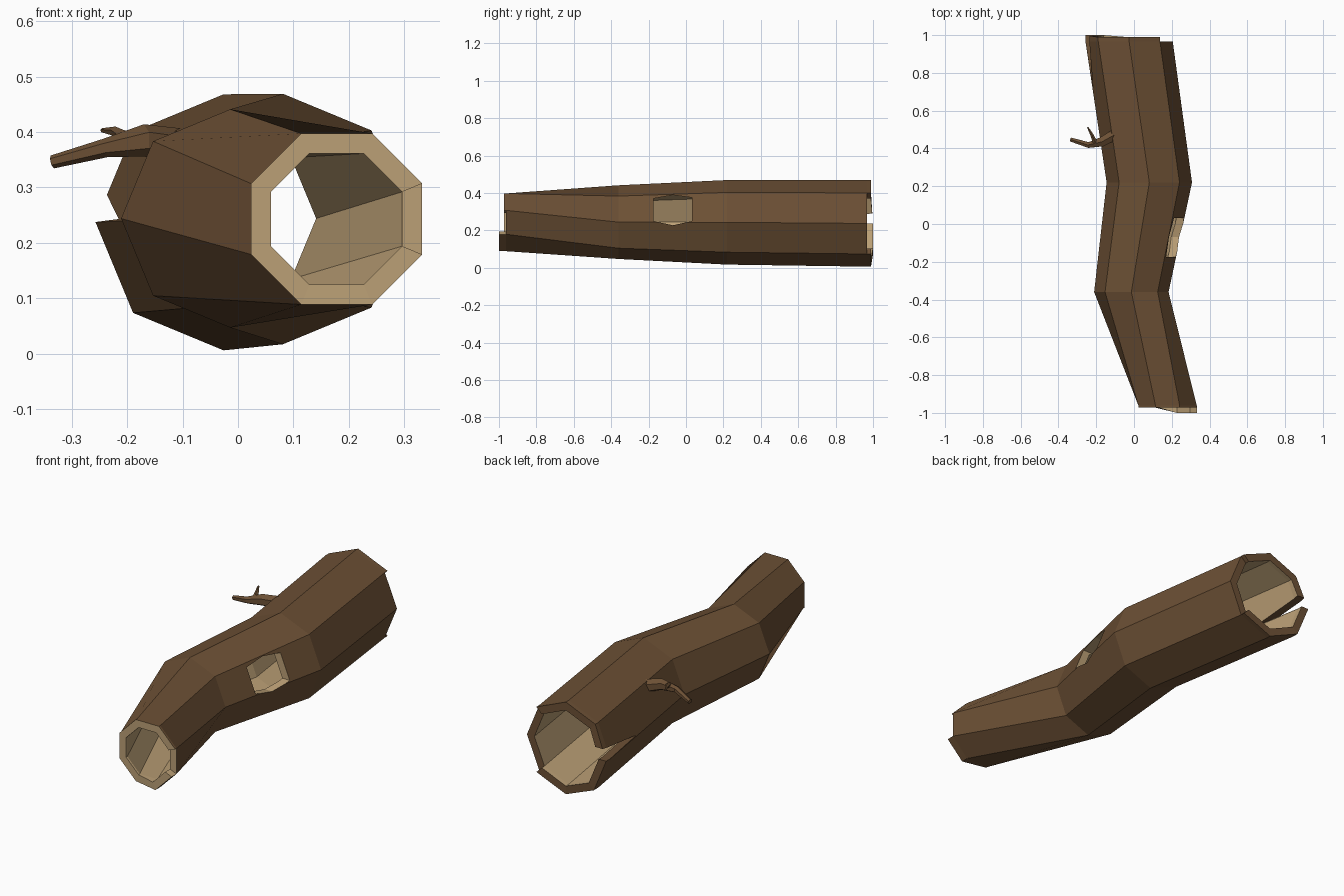
import bpy, bmesh
from math import cos, sin, pi, radians
from mathutils import Vector

if "Cube" in bpy.data.objects:
    bpy.data.objects.remove(bpy.data.objects["Cube"])


def material(name, rgb):
    m = bpy.data.materials.new(name)
    m.diffuse_color = (*rgb, 1)
    m.use_nodes = True
    m.node_tree.nodes["Principled BSDF"].inputs["Base Color"].default_value = m.diffuse_color
    return m


BARK = material("bark", (0.15, 0.08, 0.035))
WOOD = material("inner_wood", (0.50, 0.35, 0.18))


def finish(name, bm, mats):
    bmesh.ops.recalc_face_normals(bm, faces=bm.faces)
    me = bpy.data.meshes.new(name)
    bm.to_mesh(me)
    bm.free()
    for m in mats:
        me.materials.append(m)
    ob = bpy.data.objects.new(name, me)
    bpy.context.collection.objects.link(ob)
    return ob


# Log rings: x, y, z of centre, outer radius, inner radius, turn in degrees
RINGS = [(0.178, -0.962, 0.243, 0.167, 0.128, 22.5),
         (-0.014, -0.36, 0.244, 0.197, 0.155, 0),
         (0.081, 0.22, 0.243, 0.226, 0.185, 0),
         (-0.026, 0.967, 0.237, 0.231, 0.190, 0)]


def ring(bm, x, y, z, r, turn):
    return [bm.verts.new((x + r * cos(a), y, z + r * sin(a)))
            for a in (radians(turn) + k * pi / 4 for k in range(8))]


def axis_at(y):
    for a, b in zip(RINGS, RINGS[1:]):
        if y <= b[1] or b is RINGS[-1]:
            t = (y - a[1]) / (b[1] - a[1])
            return Vector((a[0] + t * (b[0] - a[0]), y, a[2] + t * (b[2] - a[2])))


# Hollow trunk
bm = bmesh.new()
outer = [ring(bm, x, y, z, r, t) for x, y, z, r, i, t in RINGS]
inner = [ring(bm, x, y, z, i, t) for x, y, z, r, i, t in RINGS]
for wall in (outer, inner):
    for a, b in zip(wall, wall[1:]):
        for k in range(8):
            bm.faces.new((a[k], a[k - 7], b[k - 7], b[k]))
caps = []
for e in (0, -1):
    o, i = outer[e], inner[e]
    caps.append([bm.faces.new((o[k], o[k - 7], i[k - 7], i[k])) for k in range(8)])

# Broken rims: most of each end stands proud of the rest
bm.normal_update()
for cap, keep, dy, far, angles in ((caps[0], range(0, 7), -0.010, -1.0, (-70, -20)),
                                   (caps[1], range(1, 7), 0.022, 1.0, (170, 230))):
    out = bmesh.ops.extrude_face_region(bm, geom=[cap[k] for k in keep])
    for v in (g for g in out["geom"] if isinstance(g, bmesh.types.BMVert)):
        v.co.y += dy
        d = v.co - axis_at(v.co.y)
        lo, hi = (radians(a) for a in angles)
        if any(lo < ang < hi for ang in (Vector((d.x, d.z)).angle_signed(Vector((1, 0))) + s
                                         for s in (0, 2 * pi))):
            v.co.y = far

# Bark outside and on the back rim, pale wood inside and on the front rim
bmesh.ops.recalc_face_normals(bm, faces=bm.faces)
for f in bm.faces:
    c = f.calc_center_median()
    if abs(f.normal.y) > 0.7:
        f.material_index = 1 if c.y < 0 else 0
    else:
        f.material_index = 0 if f.normal.dot(c - axis_at(c.y)) > 0 else 1
log = finish("hollow_log", bm, (BARK, WOOD))


def cut(target, name, outline, x0, x1, mat):
    """Cut a y-z outline through the wall between x0 and x1."""
    b = bmesh.new()
    ends = [[b.verts.new((x, y, z)) for y, z in outline] for x in (x0, x1)]
    n = len(outline)
    for e in ends:
        b.faces.new(e)
    for k in range(n):
        j = (k + 1) % n
        b.faces.new((ends[0][k], ends[0][j], ends[1][j], ends[1][k]))
    cutter = finish(name, b, (mat,))
    mod = target.modifiers.new(name, "BOOLEAN")
    mod.operation, mod.solver = "DIFFERENCE", "EXACT"
    mod.material_mode = "TRANSFER"
    mod.object = cutter
    bpy.context.view_layer.objects.active = target
    bpy.ops.object.modifier_apply(modifier=name)
    bpy.data.objects.remove(cutter)


# Knot hole on the right, split on the left of the back end
cut(log, "knot_hole", [(-0.175, 0.37), (-0.07, 0.389), (0.033, 0.375),
                       (0.033, 0.25), (-0.07, 0.227), (-0.175, 0.25)], 0.05, 0.4, WOOD)
cut(log, "split", [(0.70, 0.243), (1.05, 0.236), (1.05, 0.30)], -0.4, -0.12, BARK)


# Tapered branches: points are x, y, z, radius
def branch(name, pts, sides):
    b = bmesh.new()
    rows = []
    for n, p in enumerate(pts):
        d = Vector(pts[min(n + 1, len(pts) - 1)][:3]) - Vector(pts[max(n - 1, 0)][:3])
        side = d.cross(Vector((0, 0, 1))).normalized()
        up = side.cross(d).normalized()
        rows.append([b.verts.new(Vector(p[:3]) + p[3] * (side * cos(a) + up * sin(a)))
                     for a in (2 * pi * k / sides + pi / 2 for k in range(sides))])
    for r, s in zip(rows, rows[1:]):
        for k in range(sides):
            j = (k + 1) % sides
            b.faces.new((r[k], r[j], s[j], s[k]))
    b.faces.new(rows[0])
    b.faces.new(rows[-1])
    return finish(name, b, (BARK,))


branch("branch", [(-0.08, 0.485, 0.370, 0.034), (-0.17, 0.435, 0.385, 0.029),
                  (-0.24, 0.418, 0.371, 0.017), (-0.335, 0.447, 0.346, 0.012)], 6)
branch("twig", [(-0.205, 0.430, 0.390, 0.013), (-0.222, 0.470, 0.401, 0.009),
                (-0.245, 0.512, 0.403, 0.004)], 5)
